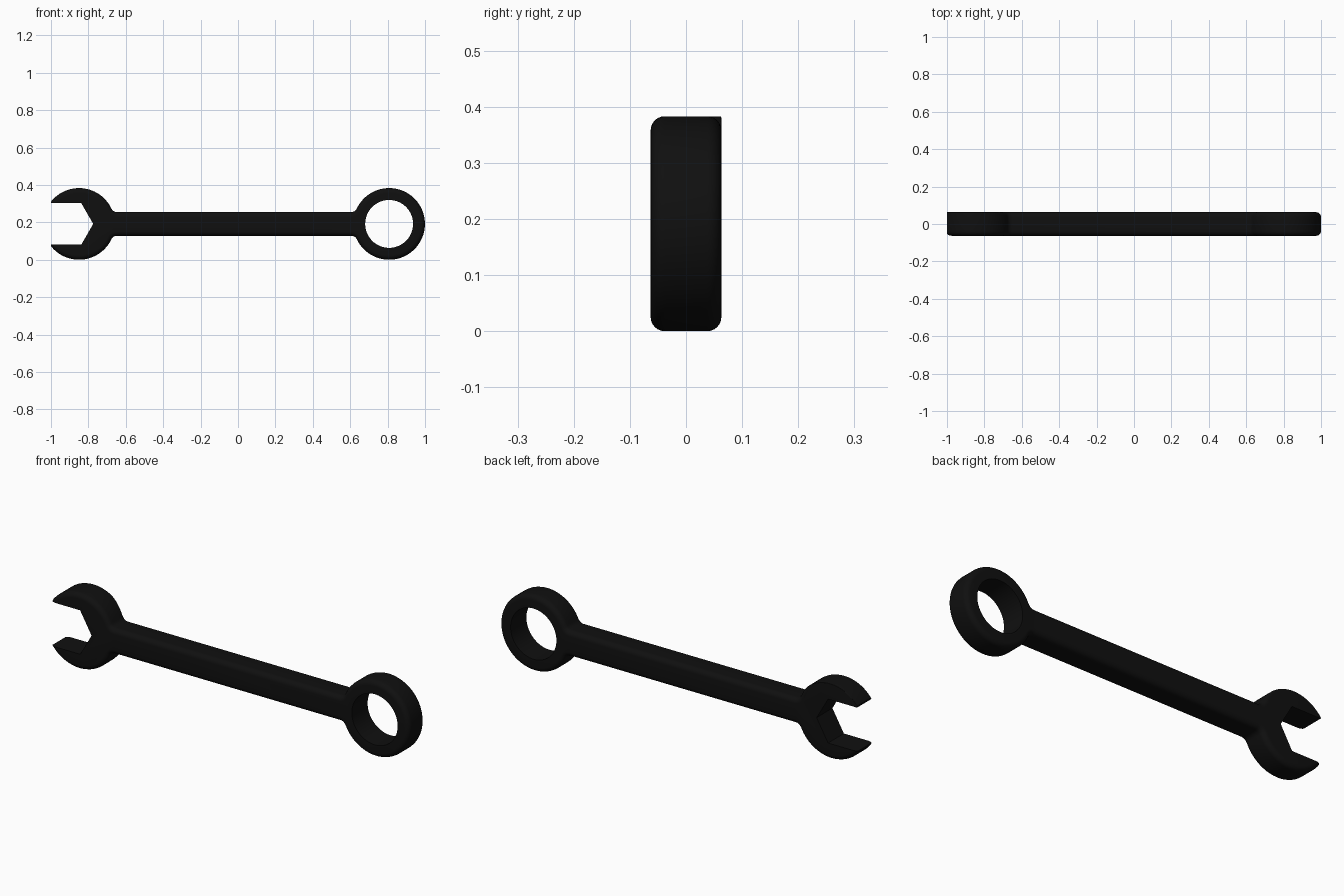
import bpy, bmesh, math

if "Cube" in bpy.data.objects:
    bpy.data.objects.remove(bpy.data.objects["Cube"])

ZC = 0.1915                 # height of the centre line
R, H, F = 0.1915, 0.064, 0.03   # head radius, handle half height, fillet radius
T, B = 0.063, 0.025         # half thickness, rounded edge radius
RING_X, JAW_X = 0.808, -0.85

black = bpy.data.materials.new("black_steel")
black.diffuse_color = (0.005, 0.005, 0.005, 1)
black.use_nodes = True
black.node_tree.nodes["Principled BSDF"].inputs["Base Color"].default_value = black.diffuse_color


def outline():
    """Arcs (cx, cz, radius, angle, inset sign) going round the spanner."""
    dx = math.sqrt((R + F) ** 2 - (H + F) ** 2)
    a = math.atan2(H + F, dx)        # tangent angle between head and fillet
    pts = []

    def arc(cx, cz, r, a0, a1, n, sign):
        for i in range(n + 1):
            pts.append((cx, cz, r, a0 + (a1 - a0) * i / n, sign))

    arc(RING_X, 0, R, -math.pi + a, math.pi - a, 72, -1)
    arc(RING_X - dx, H + F, F, -a, -math.pi / 2, 6, 1)
    arc(JAW_X + dx, H + F, F, -math.pi / 2, -math.pi + a, 6, 1)
    arc(JAW_X, 0, R, a, 2 * math.pi - a, 72, -1)
    arc(JAW_X + dx, -H - F, F, math.pi - a, math.pi / 2, 6, 1)
    arc(RING_X - dx, -H - F, F, math.pi / 2, a, 6, 1)
    return pts


def edge_scale(p, back):
    """The back edge of the upper jaw stays almost square."""
    cx, cz, r, ang, _ = p
    if not back or cx != JAW_X or not 0 < ang < math.pi:
        return 1.0
    blend = min(1.0, max(0.0, (ang - 0.5) / 0.5))
    return 1 - 0.88 * blend


# Body: outline swept through a rounded edge profile, front to back
bm = bmesh.new()
steps = [i * math.pi / 12 for i in range(7)]
profile = [(B * (1 - math.sin(t)), B * (1 - math.cos(t)), False) for t in steps]
profile += [(d, e, True) for d, e, _ in reversed(profile)]
rings = []
for inset, depth, back in profile:
    ring = []
    for p in outline():
        cx, cz, r, ang, sign = p
        s = edge_scale(p, back)
        rr = r + sign * inset * s
        y = T - depth * s if back else -T + depth
        ring.append(bm.verts.new((cx + rr * math.cos(ang), y,
                                  ZC + cz + rr * math.sin(ang))))
    rings.append(ring)
for r0, r1 in zip(rings, rings[1:]):
    n = len(r0)
    for i in range(n):
        j = (i + 1) % n
        bm.faces.new((r0[i], r0[j], r1[j], r1[i]))
bm.faces.new(rings[0])
bm.faces.new(rings[-1][::-1])
bmesh.ops.remove_doubles(bm, verts=bm.verts, dist=1e-5)
bmesh.ops.recalc_face_normals(bm, faces=bm.faces)
mesh = bpy.data.meshes.new("spanner_body")
bm.to_mesh(mesh)
bm.free()
mesh.materials.append(black)
body = bpy.data.objects.new("spanner_body", mesh)
bpy.context.collection.objects.link(body)


def cut(points):
    """Cut a prism with the given x, z outline through the body."""
    cb = bmesh.new()
    f = cb.faces.new([cb.verts.new((x, -0.3, z)) for x, z in points])
    ext = bmesh.ops.extrude_face_region(cb, geom=[f])["geom"]
    bmesh.ops.translate(cb, vec=(0, 0.6, 0),
                        verts=[v for v in ext if isinstance(v, bmesh.types.BMVert)])
    bmesh.ops.recalc_face_normals(cb, faces=cb.faces)
    cm = bpy.data.meshes.new("cutter")
    cb.to_mesh(cm)
    cb.free()
    cm.materials.append(black)
    tool = bpy.data.objects.new("cutter", cm)
    tool.hide_render = True
    bpy.context.collection.objects.link(tool)
    mod = body.modifiers.new("cut", "BOOLEAN")
    mod.operation, mod.solver, mod.object = "DIFFERENCE", "EXACT", tool
    bpy.ops.object.modifier_apply(modifier=mod.name)
    bpy.data.objects.remove(tool)


bpy.context.view_layer.objects.active = body
body.select_set(True)

# Ring hole
cut([(RING_X + 0.128 * math.cos(k * math.pi / 36),
      ZC + 0.128 * math.sin(k * math.pi / 36)) for k in range(72)])
# Jaw mouth, shaped like half a hex nut
cut([(-1.2, ZC - 0.111), (-0.838, ZC - 0.111), (-0.774, ZC),
     (-0.838, ZC + 0.111), (-1.2, ZC + 0.111)])
# Flat jaw tips
cut([(-1.3, -0.2), (-1.0, -0.2), (-1.0, 0.6), (-1.3, 0.6)])

bpy.ops.object.shade_smooth_by_angle(angle=math.radians(35))
